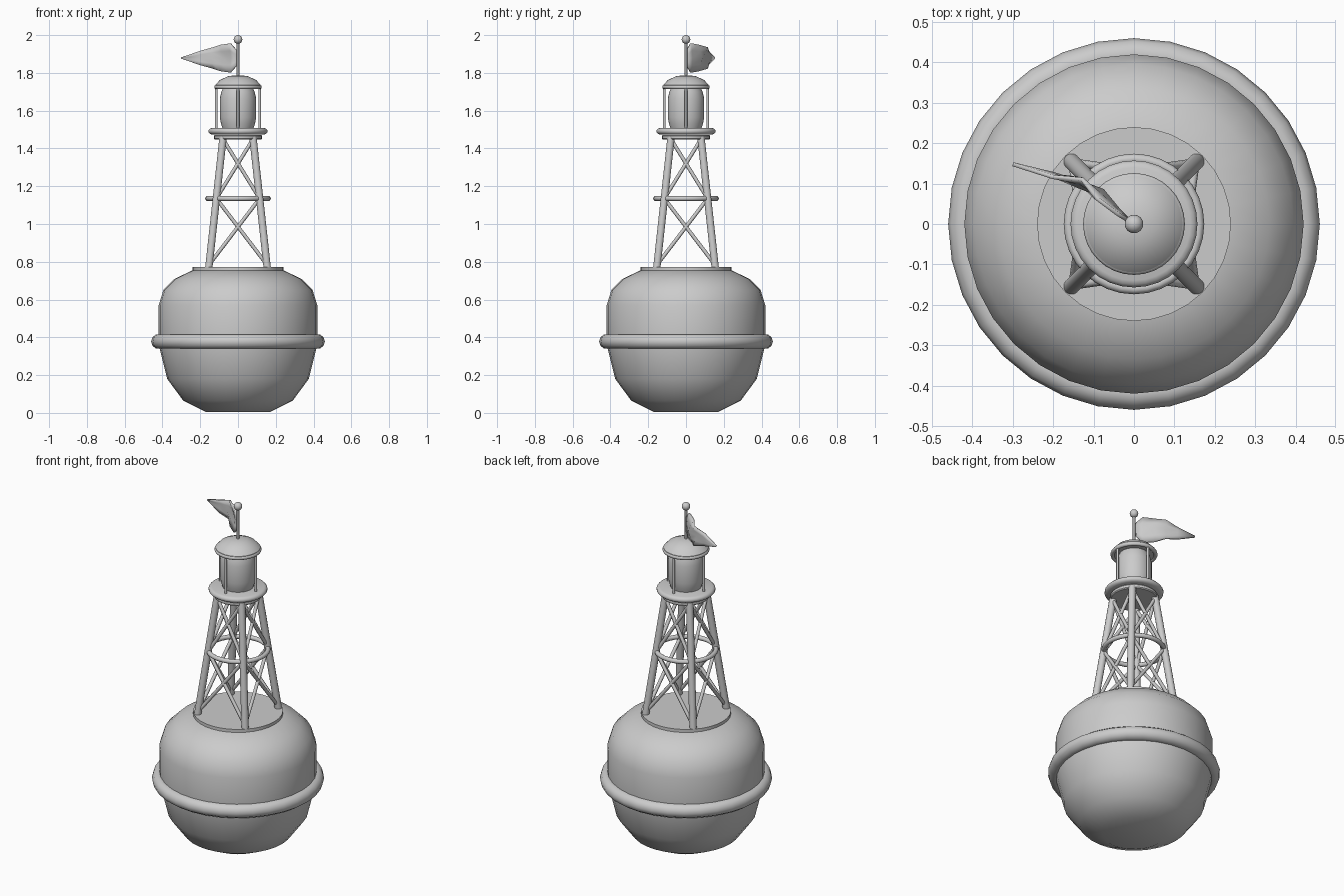
import bpy, bmesh, math
from mathutils import Vector

if "Cube" in bpy.data.objects:
    bpy.data.objects.remove(bpy.data.objects["Cube"], do_unlink=True)

grey = bpy.data.materials.new("plain grey")
grey.use_nodes = True
grey.diffuse_color = (0.6, 0.6, 0.6, 1)
grey.node_tree.nodes["Principled BSDF"].inputs["Base Color"].default_value = (0.6, 0.6, 0.6, 1)


def finish(ob, name, angle=35):
    ob.name = ob.data.name = name
    ob.data.materials.clear()
    ob.data.materials.append(grey)
    bpy.ops.object.select_all(action="DESELECT")
    ob.select_set(True)
    bpy.context.view_layer.objects.active = ob
    bpy.ops.object.shade_smooth_by_angle(angle=math.radians(angle))
    return ob


def from_bmesh(bm, name, angle=35):
    bmesh.ops.recalc_face_normals(bm, faces=bm.faces)
    me = bpy.data.meshes.new(name)
    bm.to_mesh(me)
    bm.free()
    ob = bpy.data.objects.new(name, me)
    bpy.context.collection.objects.link(ob)
    return finish(ob, name, angle)


def lathe(name, profile, sides=32, angle=35):
    """Closed solid of revolution from (radius, height) points."""
    bm = bmesh.new()
    rings = []
    for r, z in profile:
        turn = [2 * math.pi * i / sides for i in range(sides)]
        rings.append([bm.verts.new((r * math.cos(a), r * math.sin(a), z)) for a in turn])
    for low, high in zip(rings, rings[1:]):
        for i in range(sides):
            j = (i + 1) % sides
            bm.faces.new((low[i], low[j], high[j], high[i]))
    bm.faces.new(rings[0])
    bm.faces.new(rings[-1])
    return from_bmesh(bm, name, angle)


def ring(name, major, minor, z):
    bpy.ops.mesh.primitive_torus_add(major_radius=major, minor_radius=minor, location=(0, 0, z),
                                     major_segments=32, minor_segments=10)
    return finish(bpy.context.object, name, 60)


def rod(name, a, b, radius, sides=10):
    a, b = Vector(a), Vector(b)
    bpy.ops.mesh.primitive_cylinder_add(vertices=sides, radius=radius, depth=(b - a).length,
                                        location=(a + b) / 2)
    ob = bpy.context.object
    ob.rotation_euler = (b - a).to_track_quat("Z", "Y").to_euler()
    return finish(ob, name, 50)


# Float body, bumper ring and deck
lathe("float_body", [(0.17, 0.005), (0.29, 0.065), (0.375, 0.18), (0.415, 0.34), (0.42, 0.40),
                     (0.42, 0.57), (0.395, 0.65), (0.335, 0.71), (0.24, 0.755)])
ring("bumper_ring", 0.42, 0.04, 0.378)
lathe("deck_plate", [(0.24, 0.75), (0.24, 0.773)])

# Tower: four leaning legs with crossed braces on every side
LOW, MID, HIGH = 0.765, 1.135, 1.46
corners = [(1, 1), (-1, 1), (-1, -1), (1, -1)]


def leg_point(corner, z):
    half = 0.155 - 0.076 * (z - LOW) / (HIGH - LOW)
    return (corner[0] * half, corner[1] * half, z)


for i, here in enumerate(corners):
    there = corners[(i + 1) % 4]
    rod("tower_leg", leg_point(here, LOW), leg_point(here, HIGH), 0.02, 12)
    for z0, z1 in ((LOW + 0.02, MID), (MID, HIGH - 0.01)):
        rod("cross_brace", leg_point(here, z0), leg_point(there, z1), 0.01, 8)
        rod("cross_brace", leg_point(there, z0), leg_point(here, z1), 0.01, 8)
ring("tower_ring", 0.161, 0.013, MID)

# Gallery and lantern
lathe("gallery_base", [(0.122, 1.447), (0.127, 1.452), (0.127, 1.466), (0.122, 1.472)])
lathe("gallery_floor", [(0.14, 1.474), (0.15, 1.478), (0.157, 1.486), (0.157, 1.496),
                        (0.15, 1.504), (0.14, 1.508)], angle=60)
lathe("lantern", [(0.08, 1.50), (0.09, 1.53), (0.096, 1.565), (0.096, 1.665),
                  (0.088, 1.70), (0.075, 1.73)])
for i in range(4):
    a = i * math.pi / 2
    x, y = 0.115 * math.cos(a), 0.115 * math.sin(a)
    rod("lantern_post", (x, y, 1.495), (x, y, 1.73), 0.007, 8)

# Roof
lathe("roof_dome", [(0.12, 1.72), (0.12, 1.737), (0.095, 1.763), (0.05, 1.783), (0.015, 1.787)])
ring("roof_rim", 0.115, 0.011, 1.725)

# Mast with ball
rod("mast", (0, 0, 1.77), (0, 0, 1.975), 0.007)
bpy.ops.mesh.primitive_uv_sphere_add(segments=16, ring_count=10, radius=0.023, location=(0, 0, 1.977))
finish(bpy.context.object, "mast_ball", 60)

# Tapering pennant with a ripple: x, y, half height, fold depth of each column
columns = [(-0.008, 0.005, 0.04, 0), (-0.038, 0.028, 0.077, 0.004), (-0.085, 0.073, 0.07, 0.012),
           (-0.135, 0.103, 0.057, -0.01), (-0.20, 0.12, 0.037, 0.004), (-0.30, 0.148, 0.003, 0)]
bm = bmesh.new()
grid = []
for x, y, half, fold in columns:
    column = []
    for t in (-1, -0.5, 0, 0.5, 1):
        push = fold * (1 - 2 * abs(t))
        column.append(bm.verts.new((x + push * 0.6, y + push * 0.8, 1.879 + half * t)))
    grid.append(column)
for a, b in zip(grid, grid[1:]):
    for k in range(4):
        bm.faces.new((a[k], b[k], b[k + 1], a[k + 1]))
pennant = from_bmesh(bm, "pennant", 40)
thick = pennant.modifiers.new("thickness", "SOLIDIFY")
thick.thickness = 0.01
thick.offset = 0
